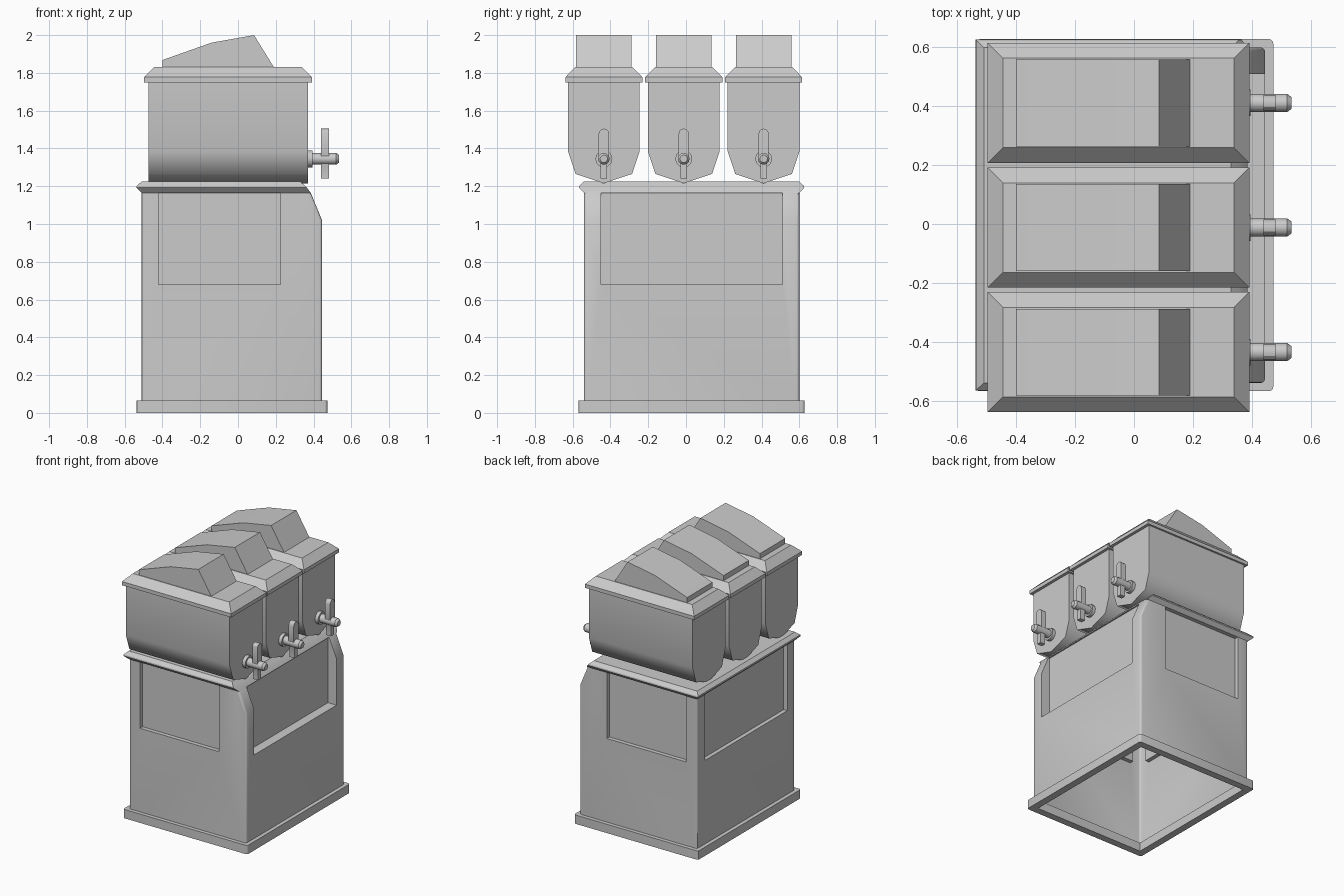
import bpy, bmesh, math
from mathutils import Matrix

cube = bpy.data.objects.get("Cube")
if cube:
    bpy.data.objects.remove(cube, do_unlink=True)

GREY = (0.6, 0.6, 0.6, 1)
grey = bpy.data.materials.new("light_grey")
grey.use_nodes = True
grey.diffuse_color = GREY
grey.node_tree.nodes["Principled BSDF"].inputs["Base Color"].default_value = GREY


def finish(name, bm, angle=30):
    bmesh.ops.recalc_face_normals(bm, faces=bm.faces)
    mesh = bpy.data.meshes.new(name)
    bm.to_mesh(mesh)
    bm.free()
    mesh.materials.append(grey)
    ob = bpy.data.objects.new(name, mesh)
    bpy.context.collection.objects.link(ob)
    smooth(ob, angle)
    return ob


def smooth(ob, angle):
    bpy.ops.object.select_all(action='DESELECT')
    ob.select_set(True)
    bpy.context.view_layer.objects.active = ob
    bpy.ops.object.shade_smooth_by_angle(angle=math.radians(angle))


def loft(loops, caps=(True, True)):
    """Skin a stack of point loops, with optional end caps."""
    bm = bmesh.new()
    rings = [[bm.verts.new(p) for p in loop] for loop in loops]
    n = len(rings[0])
    for a, b in zip(rings, rings[1:]):
        for i in range(n):
            j = (i + 1) % n
            bm.faces.new((a[i], a[j], b[j], b[i]))
    if caps[0]:
        bm.faces.new(rings[0])
    if caps[1]:
        bm.faces.new(rings[-1])
    return bm


def rect(x0, x1, y0, y1, z):
    return [(x0, y0, z), (x1, y0, z), (x1, y1, z), (x0, y1, z)]


def box(x0, x1, y0, y1, z0, z1):
    return loft([rect(x0, x1, y0, y1, z0), rect(x0, x1, y0, y1, z1)])


def bevel_upright(bm, width):
    edges = [e for e in bm.edges
             if abs(e.verts[0].co.z - e.verts[1].co.z) > 0.03
             and abs(e.verts[0].co.y - e.verts[1].co.y) < 1e-4]
    bmesh.ops.bevel(bm, geom=edges, offset=width, segments=3,
                    profile=0.5, affect='EDGES')


X0, X1, Y0, Y1 = -0.51, 0.445, -0.54, 0.60   # cabinet footprint

# Cabinet shell with a sloped upper edge on the tap side
side = [(X0, 0.03), (X1, 0.03), (X1, 1.02), (0.385, 1.165), (0.35, 1.2), (X0, 1.2)]
bm = loft([[(x, y, z) for x, z in side] for y in (Y0, Y1)])
bevel_upright(bm, 0.015)
cabinet = finish("cabinet", bm)

# Recessed panels on all four sides
Z0, Z1, DEPTH = 0.68, 1.165, 0.03
cuts = [(0.375, 0.6, -0.45, 0.51), (-0.7, X0 + DEPTH, -0.45, 0.51),
        (-0.42, 0.225, -0.8, Y0 + DEPTH), (-0.42, 0.225, Y1 - DEPTH, 0.8)]
for cut in cuts:
    cutter = finish("panel_cutter", box(*cut, Z0, Z1))
    cutter.hide_render = True
    mod = cabinet.modifiers.new("recess", 'BOOLEAN')
    mod.operation = 'DIFFERENCE'
    mod.solver = 'EXACT'
    mod.object = cutter
    bpy.context.view_layer.objects.active = cabinet
    bpy.ops.object.modifier_apply(modifier=mod.name)
    bpy.data.objects.remove(cutter, do_unlink=True)

# The cabinet is hollow and open underneath
bm = bmesh.new()
bm.from_mesh(cabinet.data)
floor = [f for f in bm.faces if f.calc_center_median().z < 0.04]
bmesh.ops.delete(bm, geom=floor, context='FACES')
bm.to_mesh(cabinet.data)
bm.free()
smooth(cabinet, 30)


# Plinth frame around the foot
def grown(d, z):
    return rect(X0 - d, X1 + d, Y0 - d, Y1 + d, z)


bm = loft([grown(-0.025, 0.065), grown(-0.025, 0), grown(0.028, 0),
           grown(0.028, 0.065), grown(-0.025, 0.065)], (False, False))
bmesh.ops.remove_doubles(bm, verts=bm.verts, dist=1e-5)
corner = [e for e in bm.edges if abs(e.verts[0].co.z - e.verts[1].co.z) > 0.03
          and e.verts[0].co.x not in (X0 + 0.025, X1 - 0.025)
          and (e.verts[0].co.x < X0 or e.verts[0].co.x > X1)]
bmesh.ops.bevel(bm, geom=corner, offset=0.015, segments=3, profile=0.5, affect='EDGES')
finish("plinth", bm)

# Counter rim, pointed on three sides and flush with the slope
finish("counter_rim", loft([
    rect(X0, 0.385, Y0, Y1, 1.165),
    rect(X0 - 0.028, 0.365, Y0 - 0.026, Y1 + 0.026, 1.192),
    rect(X0 - 0.026, 0.355, Y0 - 0.024, Y1 + 0.024, 1.202),
    rect(X0, 0.33, Y0, Y1, 1.225)]))


def rod(name, x0, x1, r0, r1, y, z, sides=12):
    bm = bmesh.new()
    bmesh.ops.create_cone(
        bm, cap_ends=True, segments=sides, radius1=r0, radius2=r1, depth=x1 - x0,
        matrix=Matrix.Translation(((x0 + x1) / 2, y, z)) @ Matrix.Rotation(math.pi / 2, 4, 'Y'))
    finish(name, bm, 40)


TAP_Z = 1.345
half = [(0.19, 1.77), (0.19, 1.385), (0.15, 1.265)]
section = half + [(0, 1.215)] + [(-y, z) for y, z in reversed(half)]
hood = [(-0.4, 1.82), (-0.4, 1.868), (-0.14, 1.96), (0.085, 2.0), (0.19, 1.83), (0.19, 1.82)]

for i, label in enumerate(("front", "middle", "back")):
    yc = -0.435 + 0.423 * i

    # Tank with a rounded trough bottom
    finish(label + "_tank", loft([[(x, yc + y, z) for y, z in section]
                                  for x in (-0.475, 0.37)]), 60)

    # Lid with a chamfered upper edge
    finish(label + "_lid", loft([
        rect(-0.475 - d, 0.37 + d, yc - 0.182 - d, yc + 0.182 + d, z)
        for d, z in ((0.022, 1.75), (0.022, 1.777), (-0.03, 1.83))]), 20)

    # Raised hood on the lid
    finish(label + "_hood", loft([[(x, yc + y, z) for x, z in hood]
                                  for y in (-0.147, 0.147)]), 15)

    # Tap: flange, spout and rounded end
    rod(label + "_tap_flange", 0.365, 0.395, 0.045, 0.045, yc, TAP_Z)
    rod(label + "_tap_spout", 0.39, 0.52, 0.031, 0.031, yc, TAP_Z)
    rod(label + "_tap_tip", 0.52, 0.535, 0.031, 0.02, yc, TAP_Z)

    # Upright tap handle with a round top and a narrower lower end
    arch = [(0.027 * math.cos(a), 1.478 + 0.027 * math.sin(a))
            for a in [math.pi * k / 6 for k in range(7)]]
    outline = arch + [(-0.027, TAP_Z), (-0.017, 1.32), (-0.017, 1.24),
                      (0.017, 1.24), (0.017, 1.32), (0.027, TAP_Z)]
    finish(label + "_tap_handle", loft([[(x, yc + y, z) for y, z in outline]
                                        for x in (0.44, 0.481)]))
